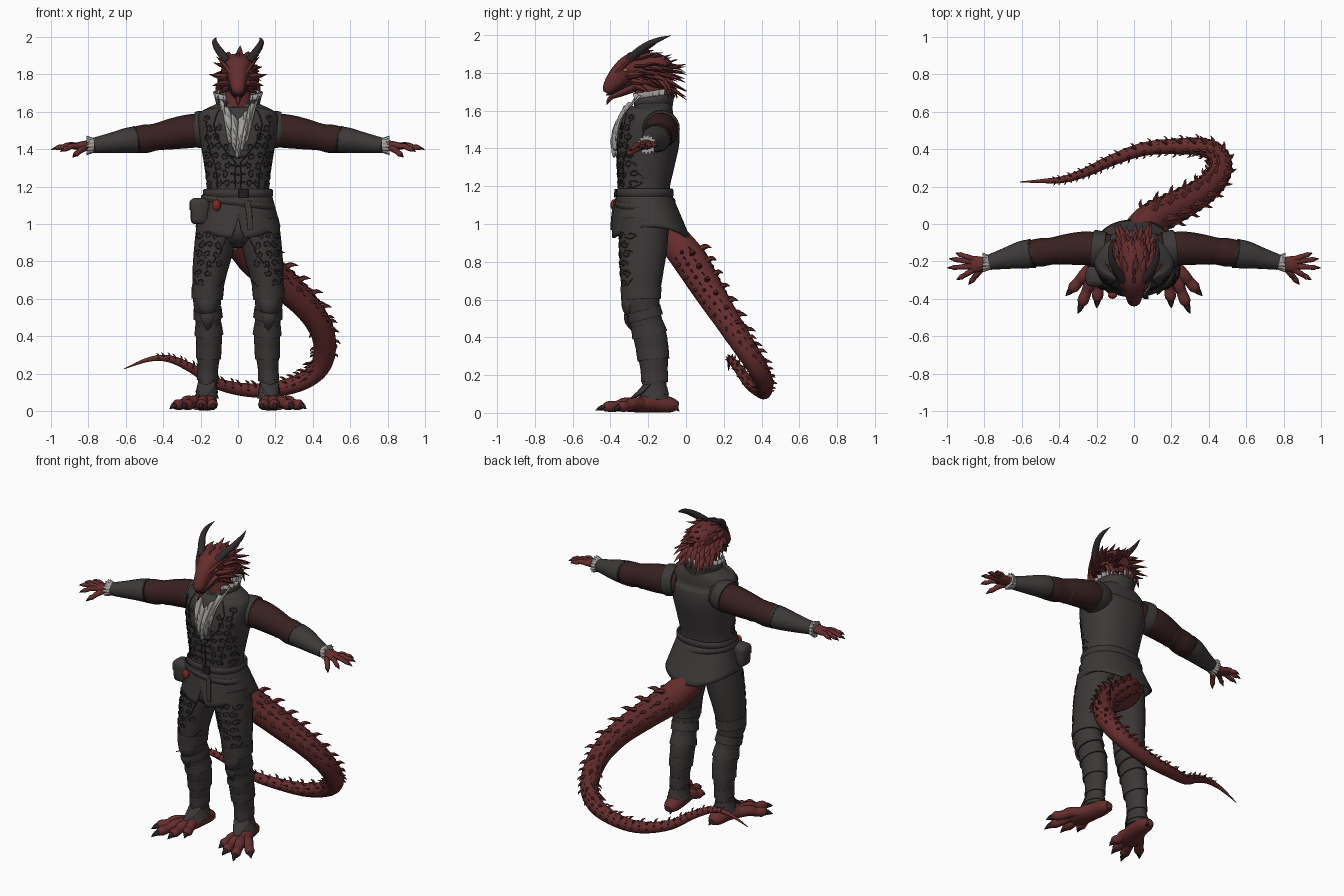
import bpy, random
from math import sin, cos, pi, radians
from mathutils import Vector as V
from mathutils.bvhtree import BVHTree

random.seed(4)
if "Cube" in bpy.data.objects:
    bpy.data.objects.remove(bpy.data.objects["Cube"])

def material(name, *rgb):
    m = bpy.data.materials.new(name)
    m.use_nodes = True
    m.diffuse_color = m.node_tree.nodes["Principled BSDF"].inputs["Base Color"].default_value = (*rgb, 1)
    return m

SKIN, SLEEVE = material("red scales", .13, .026, .026), material("maroon cloth", .04, .015, .015)
VEST, TROUSER = material("charcoal cloth", .046, .041, .04), material("grey leather", .045, .038, .038)
DARK, STITCH = material("black trim", .014, .012, .012), material("dark embroidery", .024, .02, .02)
HORN, LINEN = material("dark horn", .03, .022, .025), material("pale linen", .36, .35, .33)
EYE, GEM = material("amber", .35, .15, .03), material("red glass", .2, .02, .015)

# Geometry helpers: each returns (vertices, faces)
def sheet(f, nu, nv, closed=True, caps=False):
    n = nu if closed else nu + 1
    verts = [V(f(i / nu, j / nv)) for j in range(nv + 1) for i in range(n)]
    faces = [(j * n + i, j * n + (i + 1) % n, (j + 1) * n + (i + 1) % n, (j + 1) * n + i) for j in range(nv) for i in range(nu)]
    return verts, faces + ([tuple(reversed(range(n))), tuple(range(nv * n, nv * n + n))] if caps else [])

def spline(pts, steps):
    out = []
    for i in range(len(pts) - 1):
        quad = [pts[max(i - 1, 0)], pts[i], pts[i + 1], pts[min(i + 2, len(pts) - 1)]]
        for t in (k / steps for k in range(steps)):
            out.append(tuple(b + t * ((c - a) + t * ((2 * a - 5 * b + 4 * c - d) + t * (3 * b - a - 3 * c + d))) / 2
                             for a, b, c, d in zip(*quad)))
    return out + [tuple(pts[-1])]

def frames(rows, ref):
    """Centre, side axis, up axis, direction and both radii at every row."""
    c = [V(r[:3]) for r in rows]
    ref = V(ref) if ref else V((0, 1, 0)) if abs((c[-1] - c[0]).normalized().z) > .9 else V((0, 0, 1))
    out = []
    for i, r in enumerate(rows):
        t = (c[min(i + 1, len(c) - 1)] - c[max(i - 1, 0)]).normalized()
        side = ref.cross(t).normalized()
        out.append((c[i], side, t.cross(side), t, max(r[3], .0006), max(r[-1], .0006)))
    return out

def power(x, p):
    return abs(x) ** p * (1 if x > 0 else -1)

def loft(pts, ref=None, sides=16, steps=4, square=1):
    fr = frames(spline(pts, steps), ref)
    def f(u, v):
        c, s, o, t, a, b = fr[round(v * (len(fr) - 1))]
        return c + s * a * power(cos(2 * pi * u), square) + o * b * power(sin(2 * pi * u), square)
    return sheet(f, sides, len(fr) - 1, caps=True)

def spike(base, mid, tip, r, flat=1, sides=6):
    return loft([(*base, r, r * flat), (*mid, r * .75, r * .75 * flat), (*tip, .001, .001)], sides=sides, steps=3)

def ball(c, r):
    def f(u, v):
        w = .02 + 3.1 * v
        return V(c) + V((r[0] * sin(w) * cos(2 * pi * u), r[1] * sin(w) * sin(2 * pi * u), -r[2] * cos(w)))
    return sheet(f, 16, 10, caps=True)

def add(name, geos, mat, sides=False, thick=0):
    if sides:
        add("right_" + name, [([V((-v.x, v.y, v.z)) for v in vs], [f[::-1] for f in fs]) for vs, fs in geos], mat)
        name = "left_" + name
    verts, faces = [], []
    for vs, fs in geos:
        faces += [tuple(i + len(verts) for i in f) for f in fs]
        verts += vs
    me = bpy.data.meshes.new(name)
    me.from_pydata(verts, [], faces)
    me.materials.append(mat)
    me.shade_smooth()
    me.set_sharp_from_angle(angle=radians(50))
    ob = bpy.data.objects.new(name, me)
    bpy.context.collection.objects.link(ob)
    if thick:
        ob.modifiers.new("thickness", "SOLIDIFY").thickness = thick

def trim(geo, pts, r=.004):
    """Thin piping laid on the front of a part, along (x, z) points."""
    tree = BVHTree.FromPolygons(*geo)
    hits = [tree.ray_cast(V((x, -1, z)), V((0, 1, 0)))[0] for x, z in spline(pts, 2)]
    return loft([(*h, r) for h in hits if h], (0, -1, .3), 5, 1)

def curl(geo, x, z, r, turn):
    return trim(geo, [(x + r * (1 - k / 9) * cos(turn + k), z + r * (1 - k / 9) * sin(turn + k)) for k in range(8)], .0045)

# Vest and skirt
torso = loft([(0, -.222, 1.08, .175, .135), (0, -.222, 1.2, .167, .137), (0, -.213, 1.32, .182, .153),
              (0, -.2, 1.45, .203, .166), (0, -.19, 1.55, .215, .148), (0, -.175, 1.6, .195, .11),
              (0, -.172, 1.645, .11, .09)], (0, 1, 0), 40, 5, .88)
add("vest", [torso], VEST)
add("vest_shoulder", [loft([(.15, -.135, 1.51, .092), (.2, -.132, 1.505, .099), (.222, -.13, 1.503, .097)], (-.25, 0, 1), 24)], VEST, True)
add("vest_piping", [trim(torso, [(.1, 1.61), (.13, 1.53), (.09, 1.42), (.012, 1.33)]), trim(torso, [(.012, 1.33), (.014, 1.25), (.012, 1.19)]),
                    trim(torso, [(.17, 1.58), (.165, 1.45), (.12, 1.3), (.11, 1.19)], .003)], DARK, True)
add("vest_embroidery", [curl(torso, .06 + .046 * j + .012 * (i % 2), 1.215 + .05 * i, .022, i + 2 * j) for i in range(8) for j in range(3)
                        if .06 + .046 * j > .05 + .4 * max(0, .05 * i - .18)], STITCH, True)
add("vest_clasps", [trim(torso, [(-.04, z + .006), (0, z), (.04, z + .006)], .006) for z in (1.22, 1.265, 1.31, 1.355)], DARK)

def skirt(u, v):
    c, s = cos(2 * pi * u), sin(2 * pi * u)
    x = (.228 - .048 * v) * power(c, .9)
    hem = .985 - .06 * s * s + (.11 * max(0, 1 - abs(x) / .035) if s < 0 else 0)
    return x, -.184 - .036 * v + (.208 - .064 * v) * power(s, .9), hem + (1.16 - hem) * v

add("coat_skirt", [sheet(skirt, 96, 8)], VEST, thick=.012)

# Belts, buckle, pouch and vial
def belt(z, grow, tilt, h):
    def f(u, v):
        c, s, out = power(cos(2 * pi * u), .88), power(sin(2 * pi * u), .88), grow + .007 * cos(2 * pi * v)
        return (.177 + out) * c, -.218 + (.142 + out) * s, z - tilt * c + h * sin(2 * pi * v)
    return sheet(f, 48, 8)

flat_rod = lambda pts: loft(pts, (0, 1, 0), 12, square=.5)
add("belt", [belt(1.165, .004, 0, .022)], TROUSER)
add("slung_belt", [belt(1.115, .014, .025, .017)], TROUSER)
add("buckle", [flat_rod([(.03, -.374, 1.14, .026, .007), (.03, -.372, 1.185, .026, .007)])], DARK)
add("belt_tail", [flat_rod([(.05, -.378, 1.12, .016, .005), (.06, -.39, 1.05, .016, .005), (.065, -.396, .97, .014, .005)])], TROUSER)
add("pouch", [flat_rod([(-.205, -.28, z, a, a) for z, a in ((1.0, .03), (1.015, .046), (1.07, .05), (1.09, .045))])], TROUSER)
add("pouch_flap", [flat_rod([(-.205, -.28, z, a, a) for z, a in ((1.075, .055), (1.12, .053), (1.14, .03))])], VEST)
add("vial", [ball((-.115, -.382, 1.1), (.024, .018, .03))], GEM)

# Collar, ruff and neckcloth
def collar(r, high, flare, wave):
    def f(u, v):
        w = radians(-58 + 296 * u)
        k = r + flare * v + wave * v * sin(u * 110)
        return k * cos(w), -.178 + k * .95 * sin(w), 1.58 + (high - 1.58) * v + .018 * v * sin(w)
    return sheet(f, 150, 4, closed=False)

def neckcloth(u, v):
    x = 2 * u - 1
    z = (1.55 + .13 * abs(x)) * (1 - v) + (1.355 + .09 * abs(x)) * v
    y = -.338 - .045 * sin(pi * v * .75) + .1 * x * x * (1 - v) + .009 * sin(15 * x + 5 * v)
    return x * (.11 - .065 * v), y, z + .008 * sin(22 * x)

add("collar", [collar(.106, 1.675, .018, 0)], VEST, thick=.008)
add("ruff", [collar(.092, 1.705, .034, .009)], LINEN, thick=.008)
add("neckcloth", [sheet(neckcloth, 40, 14, closed=False)], LINEN, thick=.008)

# Arms
add("sleeve", [loft([(.13, -.14, 1.505, .085), (.25, -.13, 1.497, .09), (.35, -.135, 1.482, .083), (.44, -.145, 1.465, .072),
                     (.5, -.152, 1.455, .076, .068), (.58, -.16, 1.447, .066)], sides=20)], SLEEVE, True)
add("sleeve_folds", [loft([(x - .012, y, z, r - .006), (x, y, z, r), (x + .012, y, z, r - .006)], (0, .15, 1))
                     for x, y, z, r in ((.4, -.14, 1.472, .079), (.45, -.146, 1.463, .074), (.5, -.152, 1.455, .075))], SLEEVE, True)
add("forearm_guard", [loft([(.545, -.158, 1.452, .077, .071), (.6, -.165, 1.446, .074, .066), (.68, -.183, 1.433, .058, .054),
                            (.775, -.205, 1.42, .041, .04)], (.2, 0, 1), 20),
                      spike((.6, -.165, 1.48), (.56, -.16, 1.505), (.525, -.155, 1.525), .035, .6)], VEST, True)
add("guard_trim", [loft([(.54, -.157, 1.452, .079, .073), (.55, -.159, 1.45, .079, .073)], (.2, 0, 1))], DARK, True)
def ruffle(u, v):
    r = .039 + .009 * v + .006 * v * sin(2 * pi * u * 14)
    return .77 + .04 * v, -.206 + r * cos(2 * pi * u), 1.42 + r * sin(2 * pi * u)
add("cuff_ruffle", [sheet(ruffle, 84, 3, caps=True)], LINEN, True)

# Hands and feet
def digit(base, tip, r, arch):
    at = lambda t, lift=0: V(base).lerp(V(tip), t) + V((0, 0, lift))
    flesh = loft([(*base, r), (*at(.4, arch), r), (*at(.58, arch * .6), r * .85), (*at(.76, arch * .6), r * .9), (*at(.84), r * .4)], sides=10)
    return flesh, spike(at(.72, arch * .6), at(.88, arch * .5), tip, r * .65)

fingers = [digit((.85, y, 1.415), tip, .015, .013) for y, tip in (
    (-.19, (.955, -.155, 1.405)), (-.205, (.99, -.185, 1.4)), (-.225, (1, -.235, 1.395)), (-.24, (.95, -.3, 1.385)))]
fingers.append(digit((.81, -.23, 1.41), (.885, -.325, 1.355), .017, .008))
palm = loft([(.76, -.205, 1.42, .032, .028), (.81, -.213, 1.42, .038, .026), (.86, -.215, 1.416, .045, .02), (.885, -.218, 1.412, .036, .012)])
add("hand", [palm] + [f for f, c in fingers], SKIN, True)
add("finger_claws", [c for f, c in fingers], HORN, True)
toes = [digit((.17 + .01 * k, -.2, .04), tip, .033, .022) for k, tip in enumerate(
    ((.125, -.38, .012), (.2, -.45, .012), (.3, -.48, .012), (.365, -.385, .012)))]
foot = loft([(.16, -.04, .035, .025, .02), (.162, -.08, .042, .048, .04), (.172, -.17, .052, .06, .05), (.195, -.25, .042, .07, .04),
             (.21, -.31, .03, .055, .026)])
add("foot", [foot] + [f for f, c in toes], SKIN, True)
add("toe_claws", [c for f, c in toes] + [spike((.15, -.07, .03), (.145, -.05, .022), (.14, -.035, .008), .015)], HORN, True)

# Legs with layered guards
limb = [(.11, -.22, 1.02, .108, .13), (.128, -.227, .88, .106, .128), (.152, -.235, .74, .092, .114), (.165, -.237, .6, .076, .097),
        (.16, -.215, .5, .068, .085), (.155, -.185, .38, .07, .088), (.16, -.17, .25, .057, .074), (.165, -.167, .14, .049, .064),
        (.168, -.168, .07, .056, .075)]
leg = loft(limb, (0, 1, 0), 24)
add("leg", [leg], TROUSER, True)
add("pelvis", [ball((0, -.22, .97), (.17, .135, .1))], TROUSER)
rows = spline(limb, 4)
add("leg_guards", [loft([(*r[:3], r[3] + g + .003 * k, r[4] + g + .003 * k) for k, r in enumerate(rows[i:i + 3])], (0, 1, 0), 24, 2)
                   for i, g in ((10, .003), (14, .005), (17, .001), (21, .001), (25, .001), (28, .003), (30, .004))], TROUSER, True)
add("knee_guard", [ball((.165, -.3, .585), (.056, .042, .075)), spike((.165, -.31, .52), (.163, -.31, .48), (.16, -.275, .42), .04, .5)], VEST, True)
add("ankle_flap", [spike((.168, -.2, .15), (.178, -.245, .105), (.195, -.31, .065), .05, .4)], TROUSER, True)
add("guard_piping", [trim(leg, [(.075, .7), (.12, .655), (.165, .64), (.21, .66), (.235, .71)]),
                     trim(leg, [(.06, .93), (.1, .84), (.16, .77), (.23, .74)])], DARK, True)
add("thigh_embroidery", [curl(leg, .105 + .046 * j + .012 * (i % 2), .69 + .05 * i, .022, i + 2 * j)
                         for i in range(6) for j in range(3) if i + j > 1], STITCH, True)

# Head
add("neck", [loft([(0, -.19, 1.53, .085), (0, -.2, 1.64, .075), (0, -.19, 1.78, .07)], (0, 1, 0))], SKIN)
add("skull", [loft([(0, -.1, 1.79, .05, .06), (0, -.14, 1.81, .08, .085), (0, -.21, 1.825, .09, .086), (0, -.28, 1.83, .082, .076),
                    (0, -.335, 1.8, .058, .062), (0, -.385, 1.75, .044, .046), (0, -.415, 1.71, .032, .03), (0, -.425, 1.695, .014, .014)],
                   sides=24, square=.9)], SKIN)
add("jaw", [loft([(0, -.2, 1.74, .07, .04), (0, -.27, 1.73, .056, .032), (0, -.34, 1.7, .036, .024), (0, -.4, 1.675, .02, .016)]),
            spike((0, -.385, 1.68), (0, -.41, 1.655), (0, -.42, 1.63), .016)], SKIN)
add("mouth_line", [loft([(.052, -.29, 1.742, .005), (.043, -.35, 1.715, .006), (.03, -.395, 1.69, .005), (.008, -.42, 1.683, .004)])], DARK, True)
add("nostril", [ball((.02, -.415, 1.728), (.008, .008, .006))], DARK, True)
add("eye", [ball((.063, -.32, 1.815), (.009, .014, .009))], EYE, True)
add("brow", [spike((.03, -.37, 1.795), (.066, -.325, 1.845), (.115, -.25, 1.895), .018),
             spike((.05, -.3, 1.785), (.1, -.26, 1.79), (.155, -.21, 1.8), .022), spike((.05, -.28, 1.755), (.09, -.24, 1.75), (.135, -.19, 1.74), .02),
             spike((.04, -.27, 1.73), (.075, -.23, 1.715), (.11, -.19, 1.69), .017)], SKIN, True)
add("snout_ridge", [spike((0, y, z), (0, y + .015, z + .016), (0, y + .035, z + .026), .014)
                    for y, z in ((-.395, 1.77), (-.37, 1.81), (-.345, 1.85), (-.31, 1.885), (-.27, 1.895))], SKIN)
add("horn", [loft([(.055, -.3, 1.865, .024), (.088, -.255, 1.91, .022), (.116, -.2, 1.95, .018), (.125, -.14, 1.978, .012),
                   (.115, -.08, 1.997, .001)], sides=10)], HORN, True)
locks = []
for row in range(5):
    for k in range(11):
        w = radians(-125 + 25 * k + 8 * (row % 2)) + random.uniform(-.1, .1)
        out = V((sin(w), 0, cos(w)))
        base = V((0, -.265 + .04 * row, 1.82 - .01 * row)) + out * (.078 - .006 * row)
        sweep = V((0, .09 + .02 * random.random(), -.005 - .012 * row))
        locks.append(spike(base, base + sweep * .5 + out * .028, base + sweep + out * random.uniform(.03, .07), .02, .55))
for w in (radians(-80 + 20 * k) for k in range(9)):
    base = V((.075 * sin(w), -.17 + .055 * cos(w), 1.78))
    locks.append(spike(base, base + V((.03 * sin(w), .045, -.045)), base + V((.04 * sin(w), .07, -.115)), .024, .6))
add("crest", locks, SKIN)

# Tail with rows of swept spines
path = [(0, -.07, .92, .085), (.09, .02, .81, .092), (.24, .1, .68, .084), (.375, .18, .55, .073), (.455, .27, .41, .064),
        (.455, .36, .27, .056), (.375, .41, .175, .049), (.22, .415, .12, .042), (.05, .4, .112, .036), (-.12, .34, .15, .03),
        (-.25, .28, .23, .025), (-.37, .24, .28, .019), (-.48, .23, .275, .012), (-.61, .225, .225, .002)]
add("tail", [loft(path, (0, 0, 1), 16, 5)], SKIN)
spines, scales = [], []
for i, (c, s, o, t, r, b) in enumerate(frames(spline(path, 4), (0, 0, 1))[4:-6]):
    for k, deg in enumerate((0, 30, 65, 115, 145, 175)):
        d = s * cos(radians(deg)) + o * sin(radians(deg))
        size = .006 + r * (.42 if k in (2, 3) else .25)
        if (i + k) % 2 == 0:
            spines.append(spike(c + d * r * .9, c + d * (r + size * .5) + t * size * .3, c + d * (r + size) + t * size * 1.1, size * .42, sides=5))
        else:
            scales.append(spike(c + d * r * .97 - t * r * .1, c + d * r * 1.01 + t * r * .05, c + d * r * .98 + t * r * .22, r * .08, .4, 5))
add("tail_spines", spines, SKIN)
add("tail_scale_gaps", scales, DARK)
